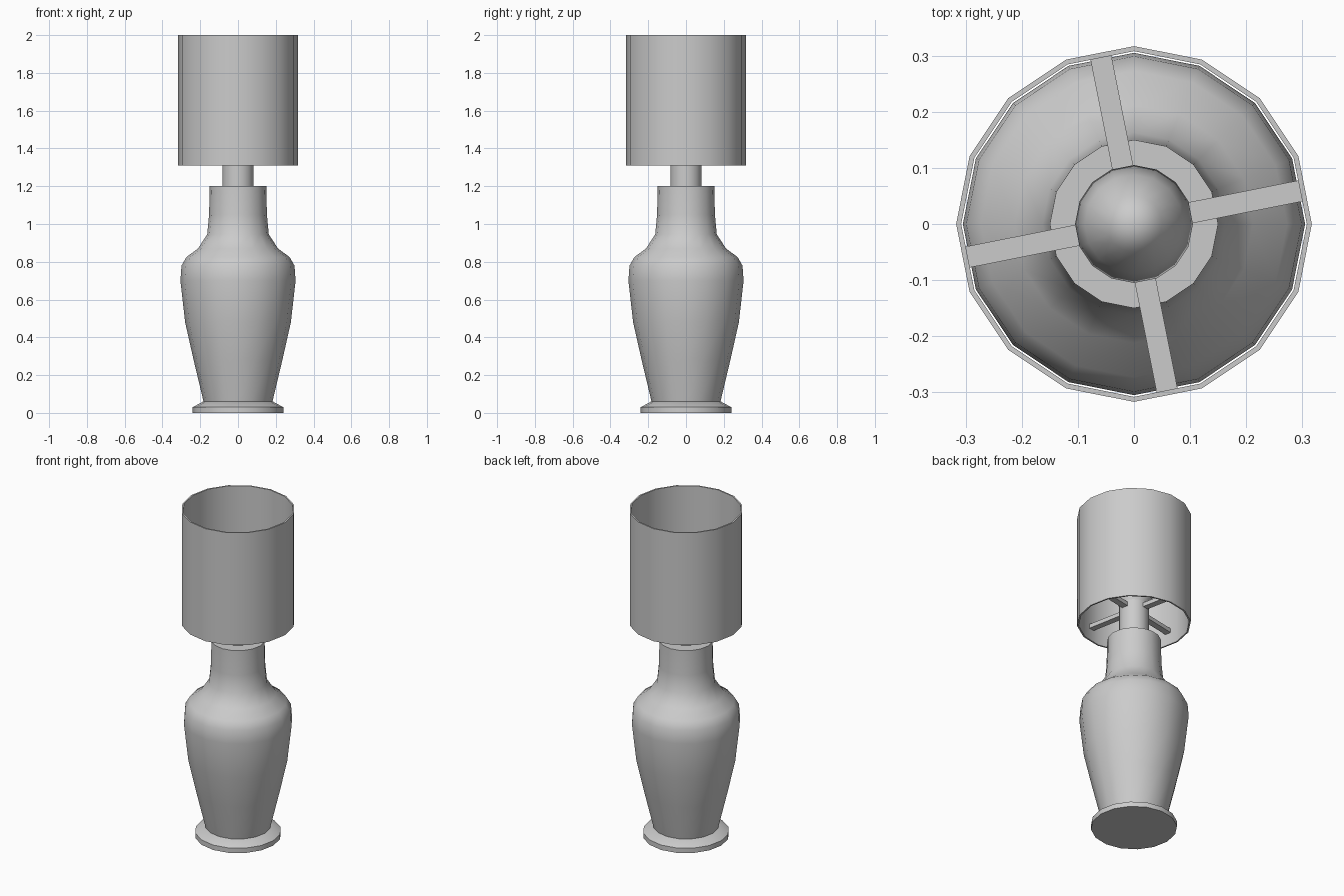
import bpy, bmesh
from math import sin, cos, pi, radians
from mathutils import Matrix

if "Cube" in bpy.data.objects:
    bpy.data.objects.remove(bpy.data.objects["Cube"])

SIDES = 16


def finish(name, bm, smooth=True):
    bmesh.ops.recalc_face_normals(bm, faces=bm.faces)
    mesh = bpy.data.meshes.new(name)
    bm.to_mesh(mesh)
    bm.free()
    ob = bpy.data.objects.new(name, mesh)
    bpy.context.collection.objects.link(ob)
    if smooth:
        bpy.ops.object.select_all(action='DESELECT')
        ob.select_set(True)
        bpy.context.view_layer.objects.active = ob
        bpy.ops.object.shade_smooth_by_angle(angle=radians(35))
    return ob


def lathe(name, profile, closed=False):
    """Revolve (radius, z) points; ends are capped unless the profile is a loop."""
    bm = bmesh.new()
    rings = []
    for r, z in profile:
        rings.append([bm.verts.new((r * cos(2 * pi * i / SIDES),
                                    r * sin(2 * pi * i / SIDES), z))
                      for i in range(SIDES)])
    pairs = list(zip(rings, rings[1:]))
    if closed:
        pairs.append((rings[-1], rings[0]))
    for a, b in pairs:
        for i in range(SIDES):
            j = (i + 1) % SIDES
            bm.faces.new((a[i], a[j], b[j], b[i]))
    if not closed:
        bm.faces.new(rings[0])
        bm.faces.new(rings[-1])
    bmesh.ops.remove_doubles(bm, verts=bm.verts, dist=0.0005)
    return finish(name, bm)


# Foot: short plinth with a sloped top
lathe("foot", [(0.24, 0), (0.24, 0.03), (0.185, 0.06)])

# Vase-shaped body with a straight neck
lathe("body", [(0.182, 0.058), (0.235, 0.28), (0.28, 0.48), (0.305, 0.70),
               (0.299, 0.78), (0.273, 0.825), (0.212, 0.87), (0.163, 0.945),
               (0.153, 1.05), (0.15, 1.2)])

# Socket stem
lathe("socket", [(0.083, 1.19), (0.083, 1.42)])

# Bulb
lathe("bulb", [(0.083, 1.42), (0.105, 1.48), (0.088, 1.56), (0.05, 1.62),
               (0.0001, 1.66)])

# Open lampshade with a thin wall
lathe("shade", [(0.317, 1.31), (0.317, 2.0), (0.308, 2.0), (0.308, 1.31)],
      closed=True)

# Four spokes carrying the shade
bm = bmesh.new()
for k in range(4):
    m = (Matrix.Rotation(radians(11.25 + 90 * k), 4, 'Z')
         @ Matrix.Translation((0.19, 0, 1.395))
         @ Matrix.Diagonal((0.225, 0.038, 0.025, 1)))
    bmesh.ops.create_cube(bm, size=1, matrix=m)
finish("shade_spokes", bm, smooth=False)
